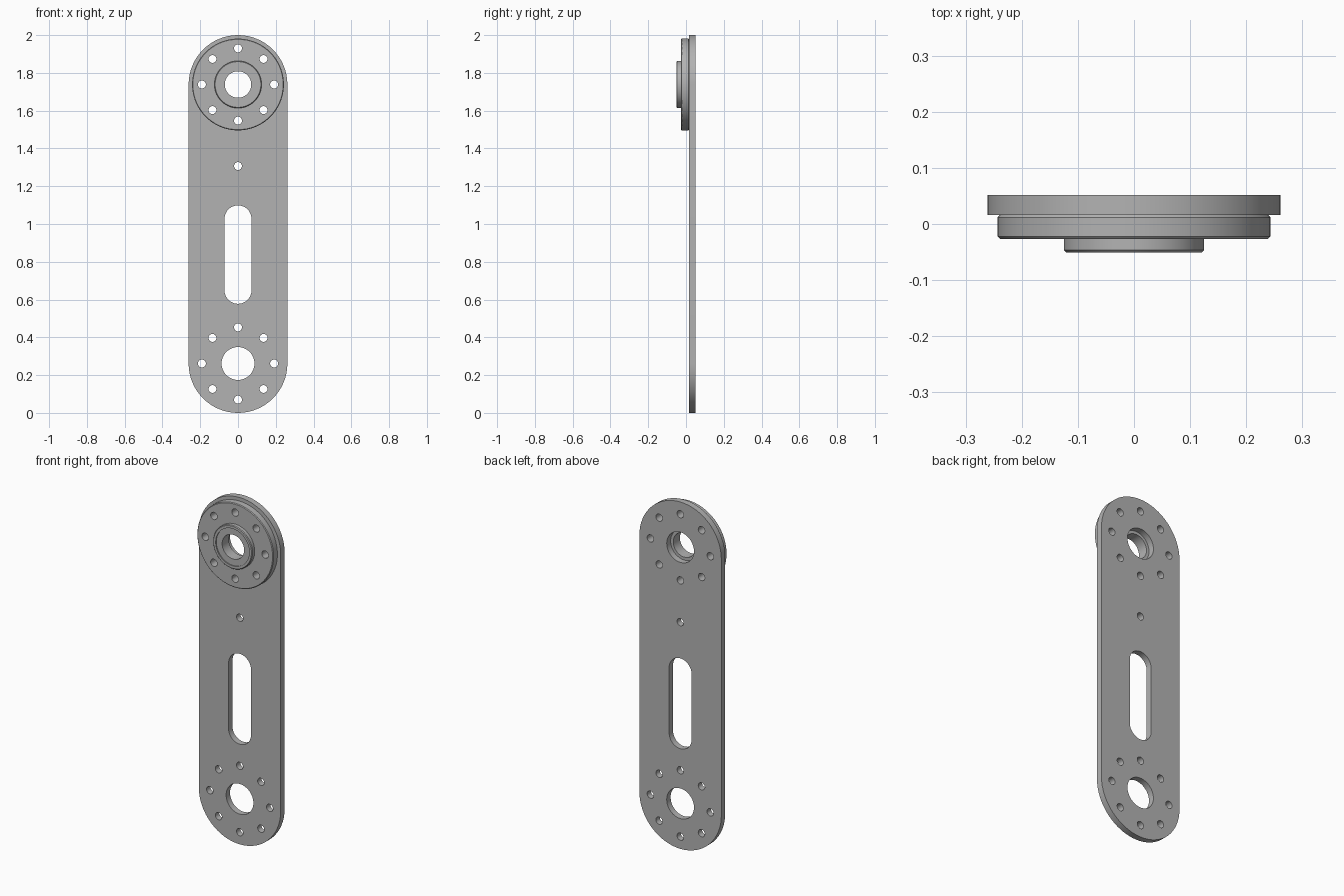
import bpy, bmesh, math
from mathutils import Matrix, Vector

if "Cube" in bpy.data.objects:
    bpy.data.objects.remove(bpy.data.objects["Cube"])

HALF_W = 0.2615                      # plate half width and end radius
LOW, HIGH = HALF_W, 2 - HALF_W       # heights of the two pivot centres
BACK, FACE = 0.0515, 0.016           # plate back and front
FLANGE, BOSS = -0.0265, -0.0505      # front of the flange and of its boss
BOLT_CIRCLE, BOLT_R = 0.191, 0.021

grey = bpy.data.materials.new("machined grey")
grey.use_nodes = True
grey.diffuse_color = (0.45, 0.45, 0.45, 1)
grey.node_tree.nodes["Principled BSDF"].inputs["Base Color"].default_value = (0.45, 0.45, 0.45, 1)


def finish(bm, name):
    bmesh.ops.recalc_face_normals(bm, faces=bm.faces)
    mesh = bpy.data.meshes.new(name)
    bm.to_mesh(mesh)
    bm.free()
    mesh.materials.append(grey)
    obj = bpy.data.objects.new(name, mesh)
    bpy.context.collection.objects.link(obj)
    return obj


def add_stadium(bm, r, z0, z1, y0, y1, steps=32):
    """Prism along y with round ends centred at z0 and z1 (a cylinder if equal)."""
    outline = []
    for centre, start in ((z1, 0), (z0, math.pi)):
        last = steps if z0 == z1 else steps + 1
        for i in range(last):
            a = start + math.pi * i / steps
            outline.append((r * math.cos(a), centre + r * math.sin(a)))
    face = bm.faces.new([bm.verts.new((x, y0, z)) for x, z in outline])
    ext = bmesh.ops.extrude_face_region(bm, geom=[face])
    moved = [v for v in ext["geom"] if isinstance(v, bmesh.types.BMVert)]
    bmesh.ops.translate(bm, verts=moved, vec=(0, y1 - y0, 0))


def add_bolt_holes(bm, z):
    for i in range(8):
        a = i * math.pi / 4
        h = z + BOLT_CIRCLE * math.sin(a)
        before = len(bm.verts)
        add_stadium(bm, BOLT_R, h, h, -0.2, 0.2, 12)
        bm.verts.ensure_lookup_table()
        bmesh.ops.translate(bm, verts=bm.verts[before:], vec=(BOLT_CIRCLE * math.cos(a), 0, 0))


def cut(obj, bm):
    cutter = finish(bm, "hole_cutter")
    cutter.hide_render = True
    mod = obj.modifiers.new("holes", "BOOLEAN")
    mod.operation, mod.solver, mod.object = "DIFFERENCE", "EXACT", cutter
    bpy.ops.object.select_all(action="DESELECT")
    bpy.context.view_layer.objects.active = obj
    obj.select_set(True)
    bpy.ops.object.modifier_apply(modifier=mod.name)
    bpy.data.objects.remove(cutter)
    bpy.ops.object.shade_smooth_by_angle(angle=math.radians(30))


# Arm plate with rounded ends
bm = bmesh.new()
add_stadium(bm, HALF_W, LOW, HIGH, FACE, BACK)
plate = finish(bm, "arm_plate")

# Plate openings: pivots, bolt circles, slot and single hole
bm = bmesh.new()
for z in (LOW, HIGH):
    add_stadium(bm, 0.087, z, z, -0.2, 0.2)
    add_bolt_holes(bm, z)
add_stadium(bm, 0.0715, 0.649, 1.027, -0.2, 0.2, 24)
add_stadium(bm, BOLT_R, 1.307, 1.307, -0.2, 0.2, 12)
cut(plate, bm)

# Turned flange with raised boss, shallow recess and bore: (radius, y)
C = 0.004
R, B = 0.243, 0.125
profile = [(0.07, FACE), (R - C, FACE), (R, FACE - C), (R, FLANGE + C), (R - C, FLANGE),
           (B, FLANGE), (B, BOSS + C), (B - C, BOSS), (0.107, BOSS),
           (0.107, BOSS + 0.006), (0.07, BOSS + 0.006)]
bm = bmesh.new()
ring = [bm.verts.new((r, y, 0)) for r, y in profile]
edges = [bm.edges.new((v, ring[i - 1])) for i, v in enumerate(ring)]
bmesh.ops.spin(bm, geom=ring + edges, cent=(0, 0, 0), axis=(0, 1, 0),
               angle=2 * math.pi, steps=72, use_merge=True)
bmesh.ops.remove_doubles(bm, verts=bm.verts, dist=0.0001)
bmesh.ops.translate(bm, verts=bm.verts, vec=(0, 0, HIGH))
flange = finish(bm, "pivot_flange")
bm = bmesh.new()
add_bolt_holes(bm, HIGH)
cut(flange, bm)
